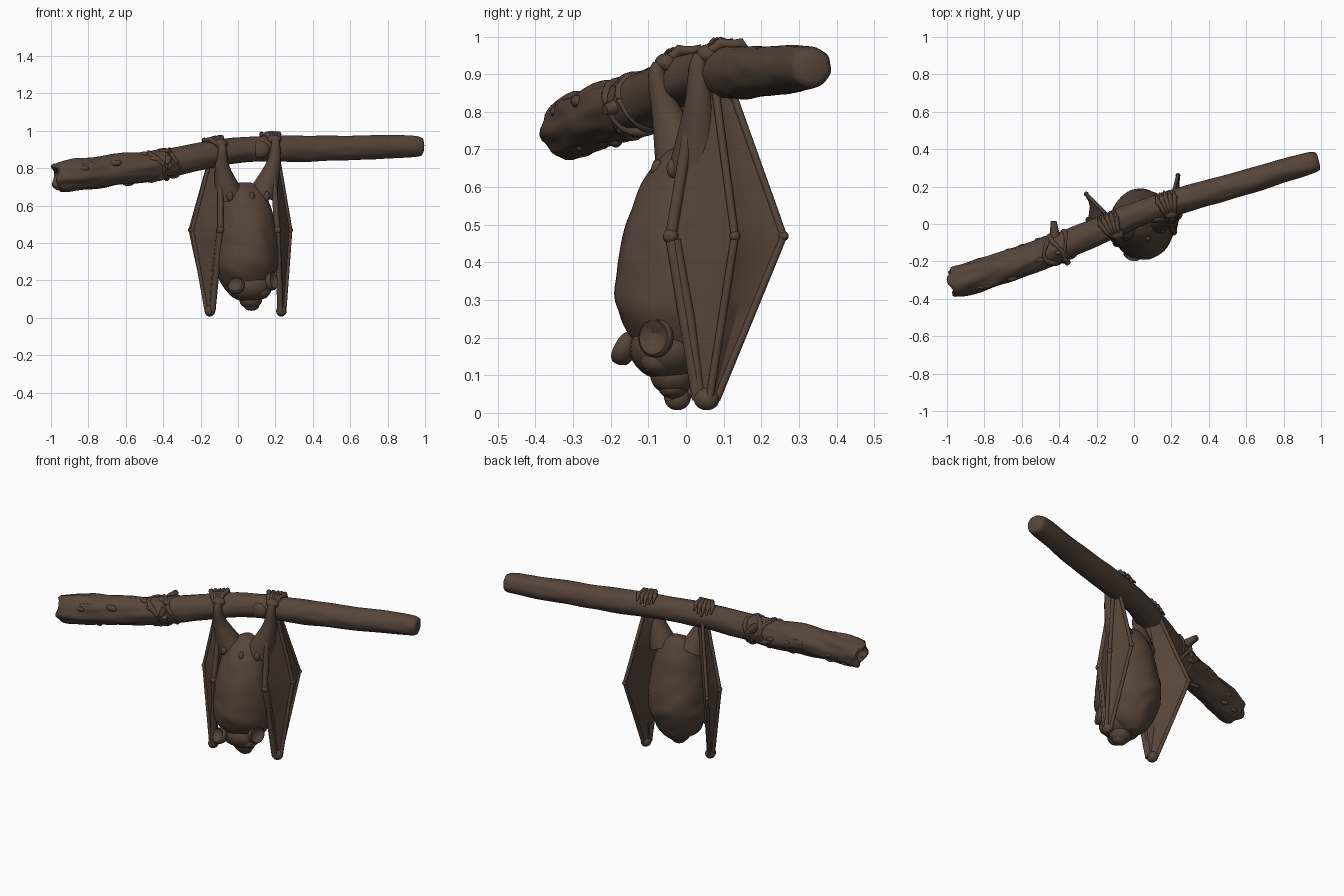
import bpy, bmesh, math, random
from mathutils import Vector, Matrix, noise

if "Cube" in bpy.data.objects:
    bpy.data.objects.remove(bpy.data.objects["Cube"])

random.seed(4)
brown = bpy.data.materials.new("dark brown")
brown.diffuse_color = (0.093, 0.059, 0.041, 1)
brown.use_nodes = True
brown.node_tree.nodes["Principled BSDF"].inputs["Base Color"].default_value = brown.diffuse_color


def finish(name, bm, angle=60):
    bmesh.ops.recalc_face_normals(bm, faces=bm.faces[:])
    me = bpy.data.meshes.new(name)
    bm.to_mesh(me)
    bm.free()
    me.materials.append(brown)
    ob = bpy.data.objects.new(name, me)
    bpy.context.collection.objects.link(ob)
    bpy.ops.object.select_all(action='DESELECT')
    bpy.context.view_layer.objects.active = ob
    ob.select_set(True)
    bpy.ops.object.shade_smooth_by_angle(angle=math.radians(angle))
    return ob


def loft(name, rings, angle=60):
    bm = bmesh.new()
    vs = [[bm.verts.new(p) for p in r] for r in rings]
    n = len(rings[0])
    for a, b in zip(vs, vs[1:]):
        for i in range(n):
            bm.faces.new((a[i], a[(i + 1) % n], b[(i + 1) % n], b[i]))
    bm.faces.new(vs[0])
    bm.faces.new(vs[-1])
    return finish(name, bm, angle)


def spline(keys, steps):
    """Smooth rows of numbers through the key rows."""
    out = []
    for i in range(len(keys) - 1):
        p0, p1, p2, p3 = (keys[min(max(i + k, 0), len(keys) - 1)] for k in (-1, 0, 1, 2))
        for s in range(steps):
            t = s / steps
            out.append([0.5 * (2 * b + (c - a) * t + (2 * a - 5 * b + 4 * c - d) * t * t
                               + (3 * b - a - 3 * c + d) * t ** 3)
                        for a, b, c, d in zip(p0, p1, p2, p3)])
    return out + [list(keys[-1])]


def frame(path, i):
    t = (Vector(path[min(i + 1, len(path) - 1)][:3]) - Vector(path[max(i - 1, 0)][:3])).normalized()
    ref = Vector((0, 0, 1)) if abs(t.z) < 0.8 else Vector((0, 1, 0))
    side = t.cross(ref).normalized()
    return t, side, side.cross(t).normalized()


def tube(name, path, segs=10):
    """Round tube along rows of x, y, z, radius."""
    rings = []
    for i, p in enumerate(path):
        t, s, u = frame(path, i)
        rings.append([Vector(p[:3]) + p[3] * (s * math.cos(a) + u * math.sin(a))
                      for a in (2 * math.pi * k / segs for k in range(segs))])
    return loft(name, rings)


def ball(name, loc, size):
    bm = bmesh.new()
    bmesh.ops.create_uvsphere(bm, u_segments=24, v_segments=16, radius=1,
                              matrix=Matrix.Translation(loc) @ Matrix.Diagonal((*size, 1)))
    return finish(name, bm)


# Bat frame: turned slightly about the vertical axis
TURN = math.radians(11.5)


def bat(x, y, z):
    c, s = math.cos(TURN), math.sin(TURN)
    return Vector((0.04 + c * x - s * y, 0.02 + s * x + c * y, z))


# Branch: smooth on the right, rough bark and a broken hollow end on the left
branch = spline([(-0.965, -.31, .752, .076), (-.9, -.295, .762, .084), (-0.7, -.235, .784, .083),
                 (-0.4, -.125, .823, .077), (-.15, -.02, .873, .071), (.05, .065, .9, .068),
                 (.3, .14, .904, .069), (.6, .225, .908, .066), (.9, .315, .917, .06),
                 (.968, .333, .916, .054)], 14)
rings = []
SEG = 36
for i, p in enumerate(branch):
    t, s, u = frame(branch, i)
    rough = 0.15 if p[0] < -.38 else 0.07
    ring = []
    for k in range(SEG):
        a = 2 * math.pi * k / SEG
        d = s * math.cos(a) + u * math.sin(a)
        n = noise.noise(Vector((p[0] * 7, 2.2 * math.cos(a), 2.2 * math.sin(a))))
        v = Vector(p[:3]) + d * p[3] * (1 + rough * n)
        if i == 0:
            v -= t * 0.014 * math.cos(3 * a + 1)
        ring.append(v)
    rings.append(ring)


def inner(ring, scale, shift):
    c = sum(ring, Vector()) / len(ring)
    return [c + (v - c) * scale + shift for v in ring]


ax = frame(branch, len(branch) - 1)[0]
rings = [inner(rings[0], .3, ax * .04), inner(rings[0], .55, ax * .02),
         inner(rings[0], .72, -ax * .012), inner(rings[0], .88, -ax * .012)] + rings
rings += [inner(rings[-1], .88, ax * .014), inner(rings[-1], .62, ax * .02)]
loft("branch", rings)
ball("branch_knot", (.12, .03, .9), (.05, .025, .045))


def at_x(x):
    i = min(range(len(branch)), key=lambda k: abs(branch[k][0] - x))
    p = branch[i]
    f = (x - p[0]) * frame(branch, i)[0] / frame(branch, i)[0].x
    return Vector(p[:3]) + f, p[3], frame(branch, i)


# Bark collar wound round the branch with small stubs
for x, off, r in ((-.45, .03, .012), (-.4, -.02, .014), (-.355, .02, .01)):
    path = []
    for k in range(25):
        a = 2 * math.pi * k / 24
        c, br, (t, s, u) = at_x(x)
        v = c + (br - .002) * (s * math.cos(a) + u * math.sin(a)) + t * off * math.sin(a * 2 + x * 9)
        path.append((*v, r * (1 + .3 * math.sin(3 * a))))
    tube("bark_collar", path)
tube("collar_stub", [(-.41, -.1, .85, .03), (-.425, -.045, .865, .025), (-.43, .015, .87, .016)])
tube("collar_stub", [(-.4, -.13, .83, .03), (-.37, -.18, .815, .022), (-.35, -.215, .805, .014)])
for k in range(20):
    c, br, (t, s, u) = at_x(random.uniform(-.92, -.4))
    a = random.uniform(0, 6.28)
    q = random.uniform(.01, .018)
    ball("bark_lump", c + (s * math.cos(a) + u * math.sin(a)) * br * .93, (q * 2, q, q))

# Body: rows of height, centre depth, half width, half depth
body = spline([(.725, .02, .03, .03), (.69, 0, .09, .075), (.62, -.01, .125, .12), (.52, -.02, .153, .155),
               (.42, -.02, .167, .178), (.32, -.022, .172, .19), (.26, -.025, .165, .175),
               (.2, -.02, .14, .145), (.14, -.01, .1, .105), (.1, 0, .04, .05)], 6)
rings = []
for z, cy, rx, ry in body:
    ring = []
    for k in range(48):
        a = 2 * math.pi * k / 48
        fold = z * 14 + 1.5 * math.cos(a)
        f = 1 + .04 * noise.noise(Vector((2 * math.cos(a), 2 * math.sin(a), fold)))
        ring.append(bat(rx * f * math.cos(a), cy + ry * f * math.sin(a), z))
    rings.append(ring)
loft("body", rings)

# Head hanging at the bottom, with muzzle, cheeks and nose
ball("head", (.06, -.045, .17), (.125, .105, .085))
ball("muzzle", (.068, -.035, .1), (.062, .06, .052))
ball("nose", (.072, -.035, .066), (.042, .038, .028))
ball("cheek", (.02, -.09, .145), (.045, .04, .04))
ball("cheek", (.125, -.075, .14), (.045, .045, .04))


# Ears: shallow cup with a thick rim
def ear(loc, out, w, tall):
    m = Matrix.Translation(loc) @ Vector(out).to_track_quat('Z', 'Y').to_matrix().to_4x4()
    prof = [(.015, -.035), (.038, -.025), (.046, -.008), (.046, .008), (.04, .014),
            (.033, .006), (.02, -.006), (.003, -.008)]
    loft("ear", [[m @ Vector((r * w * math.cos(a), r * tall * math.sin(a), h))
                  for a in (2 * math.pi * k / 24 for k in range(24))] for r, h in prof], 80)


ear((-.01, -.165, .172), (-.3, -.8, .45), 1, 1.0)
ear((.18, -.08, .2), (.85, -.45, .1), 1.05, 1.15)

# Wings: folded membrane between finger ribs; rows of top, knuckle and tip positions
FRONT = ((.14, -.02), (.155, -.093), (.185, -.026))
MID = ((.178, .02), (.257, .06), (.212, 0))
BACK = ((.172, .06), (.239, .196), (.2, .022))
INNER = ((.125, .02), (.175, .06), (.175, 0))
LEVELS = (.88, .47, .035)


def mix(a, b, d):
    return [((p[0] + q[0]) / 2 - d * w, (p[1] + q[1]) / 2) for p, q, w in zip(a, b, (.3, 1, .3))]


outline = [FRONT, mix(FRONT, MID, .01), MID, mix(MID, BACK, .014), BACK, INNER]


def rib_point(rib, t, side):
    i, f = (0, t) if t <= 1 else (1, t - 1)
    x, y, z = (a + (b - a) * f for a, b in zip((*rib[i], LEVELS[i]), (*rib[i + 1], LEVELS[i + 1])))
    if side < 0:  # left wing opens a little wider
        x += .022 * (1 - abs(1 - t)) * (rib is not FRONT and rib is not INNER)
    return bat(side * x, y, z)


for side in (-1, 1):
    loft("wing_membrane", [[rib_point(r, k / 8, side) for r in outline] for k in range(17)], 25)
    for rib, rad in ((FRONT, .016), (MID, .011), (BACK, .01)):
        tube("wing_finger", [(*rib_point(rib, k / 8, side), rad) for k in range(17)])
        ball("wing_knuckle", rib_point(rib, 1, side), (rad * 1.3,) * 3)
    tube("forearm", [(*bat(side * x, y, z), r) for x, y, z, r in
                     ((.158, -.08, .46, .015), (.178, -.045, .25, .013), (.186, -.02, .05, .014))])
    ball("wing_tip", bat(side * .195, -.004, .037), (.028, .034, .03))

    # Leg and foot gripping the branch
    fx = -.115 if side < 0 else .18
    c, br, (t, s, u) = at_x(fx)
    front = s if s.y < 0 else -s
    ankle = c + front * (br + .008) + Vector((0, 0, .01))
    hip = bat(side * .09, -.005, .65)
    knee = ankle.lerp(hip, .4) + bat(side * .014, 0, 0) - bat(0, 0, 0)
    tube("leg", spline([(*(ankle + Vector((0, 0, .035)) - front * .01), .022), (*ankle, .025),
                        (*knee, .042), (*hip, .08)], 6), 16)
    ball("foot", c + front * br * .75 + Vector((0, 0, br * .72)), (.038, .03, .026))
    for k in range(5):
        w = k - 2
        toe = []
        for j in range(10):
            a = math.radians(140 - j * (104 + 9 * (2 - abs(w))) / 9)
            d = u * math.sin(a) - front * math.cos(a)
            spread = w * (.008 + .0026 * min(j, 6))
            knob = .006 if j in (3, 6) else 0
            toe.append((*(c + d * (br + .008 + knob) + t * spread),
                        .0125 * (1.2 if knob else 1) * (1 if j < 7 else .4 + .17 * (9 - j))))
        tube("toe", toe, 8)
    ball("hip_tuft", bat(side * .1, -.075, .65), (.018, .018, .026))

# Tail membrane joining the legs and small tail
ball("tail_membrane", bat(0, 0, .68), (.085, .055, .045))
ball("tail", bat(.015, -.1, .645), (.016, .018, .028))
